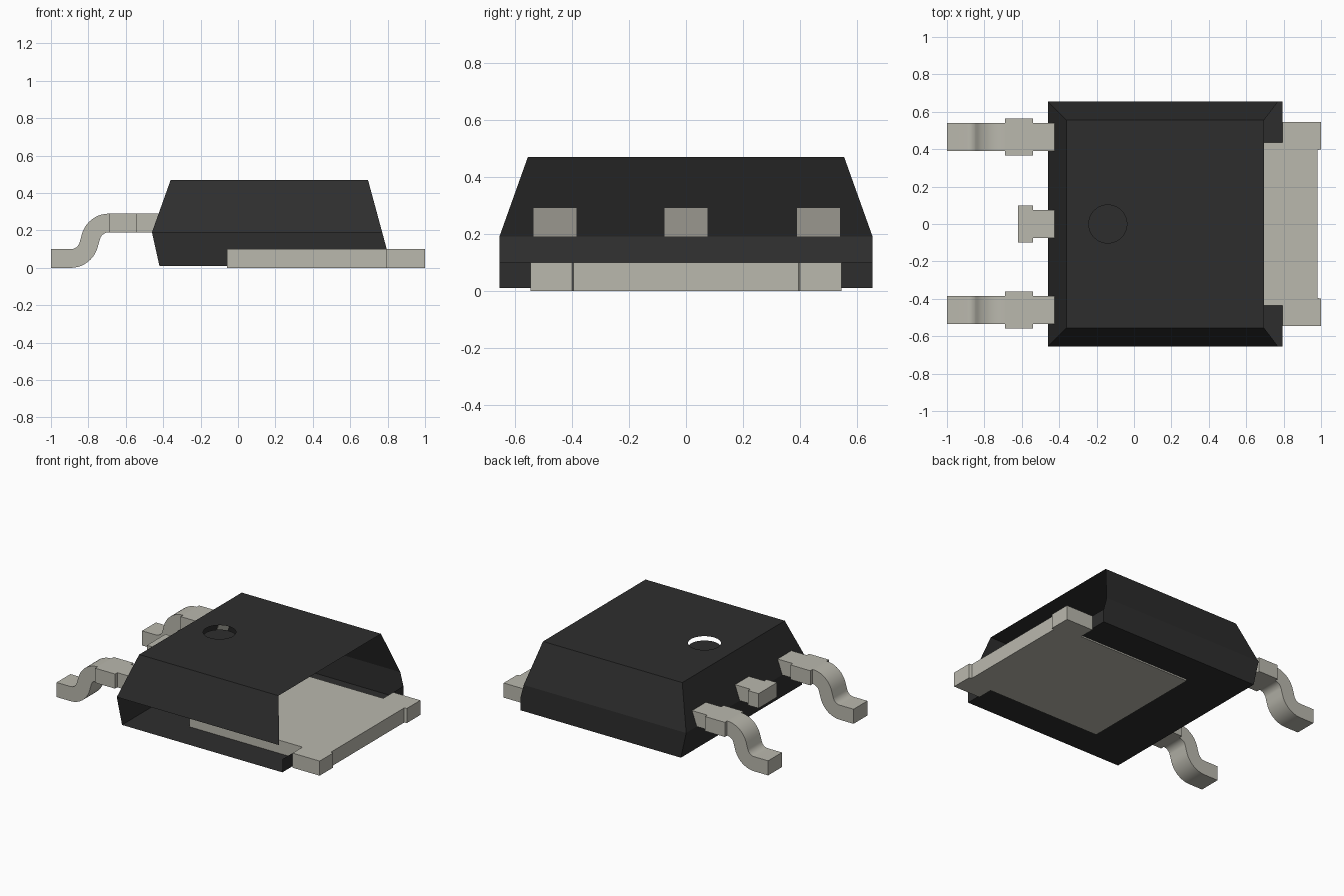
import bpy, bmesh
from math import sin, cos, radians
from mathutils import Vector

cube = bpy.data.objects.get("Cube")
if cube:
    bpy.data.objects.remove(cube, do_unlink=True)


def material(name, rgb):
    mat = bpy.data.materials.new(name)
    mat.use_nodes = True
    mat.diffuse_color = (*rgb, 1)
    bsdf = mat.node_tree.nodes["Principled BSDF"]
    bsdf.inputs["Base Color"].default_value = (*rgb, 1)
    bsdf.inputs["Roughness"].default_value = 0.6
    return mat


PLASTIC = material("black plastic", (0.027, 0.027, 0.027))
METAL = material("tinned metal", (0.49, 0.48, 0.42))


def finish(bm, name, mat, smooth=False):
    mesh = bpy.data.meshes.new(name)
    bm.to_mesh(mesh)
    bm.free()
    mesh.materials.append(mat)
    obj = bpy.data.objects.new(name, mesh)
    bpy.context.scene.collection.objects.link(obj)
    if smooth:
        bpy.ops.object.select_all(action='DESELECT')
        obj.select_set(True)
        bpy.context.view_layer.objects.active = obj
        bpy.ops.object.shade_smooth_by_angle(angle=radians(30))
    return obj


# Marker recess on the top of the housing
MARK_X, MARK_R, MARK_DEPTH, TOP = -0.14, 0.102, 0.03, 0.47


def circle(bm, z, count=48):
    return [bm.verts.new((MARK_X + MARK_R * cos(radians(360 * i / count)),
                          MARK_R * sin(radians(360 * i / count)), z))
            for i in range(count)]


# Housing shell: open at the lower front band and the sloped tab end
def housing():
    bm = bmesh.new()
    side = {"foot": (-0.42, 0.655, 0.01), "lead_waist": (-0.46, 0.655, 0.19),
            "tab_waist": (0.771, 0.655, 0.19), "tab_step": (0.795, 0.655, 0.1),
            "tab_foot": (0.795, 0.655, 0.01),
            "lead_top": (-0.36, 0.555, TOP), "tab_top": (0.695, 0.555, TOP)}
    back = {k: bm.verts.new(p) for k, p in side.items()}
    front = {k: bm.verts.new((x, -y, z)) for k, (x, y, z) in side.items()}

    for s in (back, front):
        bm.faces.new([s[k] for k in ("lead_waist", "tab_waist", "tab_top", "lead_top")])
    bm.faces.new([back[k] for k in ("foot", "lead_waist", "tab_waist", "tab_step", "tab_foot")])
    for a, b in (("foot", "lead_waist"), ("lead_waist", "lead_top"),
                 ("tab_foot", "tab_step"), ("foot", "tab_foot")):
        bm.faces.new((back[a], back[b], front[b], front[a]))

    # Top face with a round hole
    rim = circle(bm, TOP)
    corners = [back["lead_top"], back["tab_top"], front["tab_top"], front["lead_top"]]
    edges = []
    for loop in (rim, corners):
        for a, b in zip(loop, loop[1:] + loop[:1]):
            edges.append(bm.edges.get((a, b)) or bm.edges.new((a, b)))
    bmesh.ops.triangle_fill(bm, edges=edges, use_beauty=True, normal=(0, 0, 1))

    bm.normal_update()
    centre = Vector((0.1, 0, 0.2))
    for f in bm.faces:
        if f.normal.dot(f.calc_center_median() - centre) < 0:
            f.normal_flip()
    return finish(bm, "housing", PLASTIC)


housing()

bm = bmesh.new()
bm.faces.new(circle(bm, TOP - MARK_DEPTH))
finish(bm, "marker_recess_floor", PLASTIC)

# Heat tab: a flat plate with wings and a shallow notch at the end
half = [(-0.06, 0.437), (0.795, 0.437), (0.795, 0.545), (1.0, 0.545),
        (1.0, 0.4), (0.982, 0.395)]
outline = half + [(x, -y) for x, y in reversed(half)]
bm = bmesh.new()
plate = bm.faces.new([bm.verts.new((x, y, 0)) for x, y in outline])
grown = bmesh.ops.extrude_face_region(bm, geom=[plate])["geom"]
bmesh.ops.translate(bm, vec=(0, 0, 0.1),
                    verts=[v for v in grown if isinstance(v, bmesh.types.BMVert)])
bmesh.ops.recalc_face_normals(bm, faces=bm.faces)
finish(bm, "heat_tab", METAL)


# Leads: lofted through stations of (upper point, lower point, half width)
NARROW, WIDE, LOW, HIGH = 0.075, 0.1, 0.19, 0.29


def lead(name, y, stations):
    bm = bmesh.new()
    rings = [[bm.verts.new((p[0], y + s * w, p[1]))
              for p, s in ((up, -1), (up, 1), (lo, 1), (lo, -1))]
             for up, lo, w in stations]
    for a, b in zip(rings, rings[1:]):
        for i in range(4):
            j = (i + 1) % 4
            bm.faces.new((a[i], a[j], b[j], b[i]))
    bm.faces.new(rings[0])
    bm.faces.new(rings[-1])
    bmesh.ops.recalc_face_normals(bm, faces=bm.faces)
    finish(bm, name, METAL, smooth=True)


def upright(x, w):
    return ((x, HIGH), (x, LOW), w)


root = [upright(-0.54, WIDE), upright(-0.54, NARROW),
        ((-0.421, HIGH), (-0.457, LOW), NARROW)]

# Gull-wing bend made of two arcs
INNER, OUTER, SWEEP, STEPS = 0.05, 0.15, 75, 10
angles = [radians(SWEEP * i / STEPS) for i in range(STEPS + 1)]


def arc(cx, cz, r, a, sign):
    return (cx + sign * r * sin(a), cz - sign * r * cos(a))


lower = [(arc(-0.895, 0.15, INNER, a, 1), arc(-0.895, 0.15, OUTER, a, 1), NARROW)
         for a in angles]
upper = [(arc(-0.69, 0.14, OUTER, a, -1), arc(-0.69, 0.14, INNER, a, -1), NARROW)
         for a in reversed(angles)]
gull = [((-1, 0.1), (-1, 0), NARROW)] + lower + upper + [upright(-0.69, WIDE)] + root

lead("front_lead", -0.46, gull)
lead("back_lead", 0.465, gull)
lead("middle_lead_stub", 0, [upright(-0.62, WIDE)] + root)
